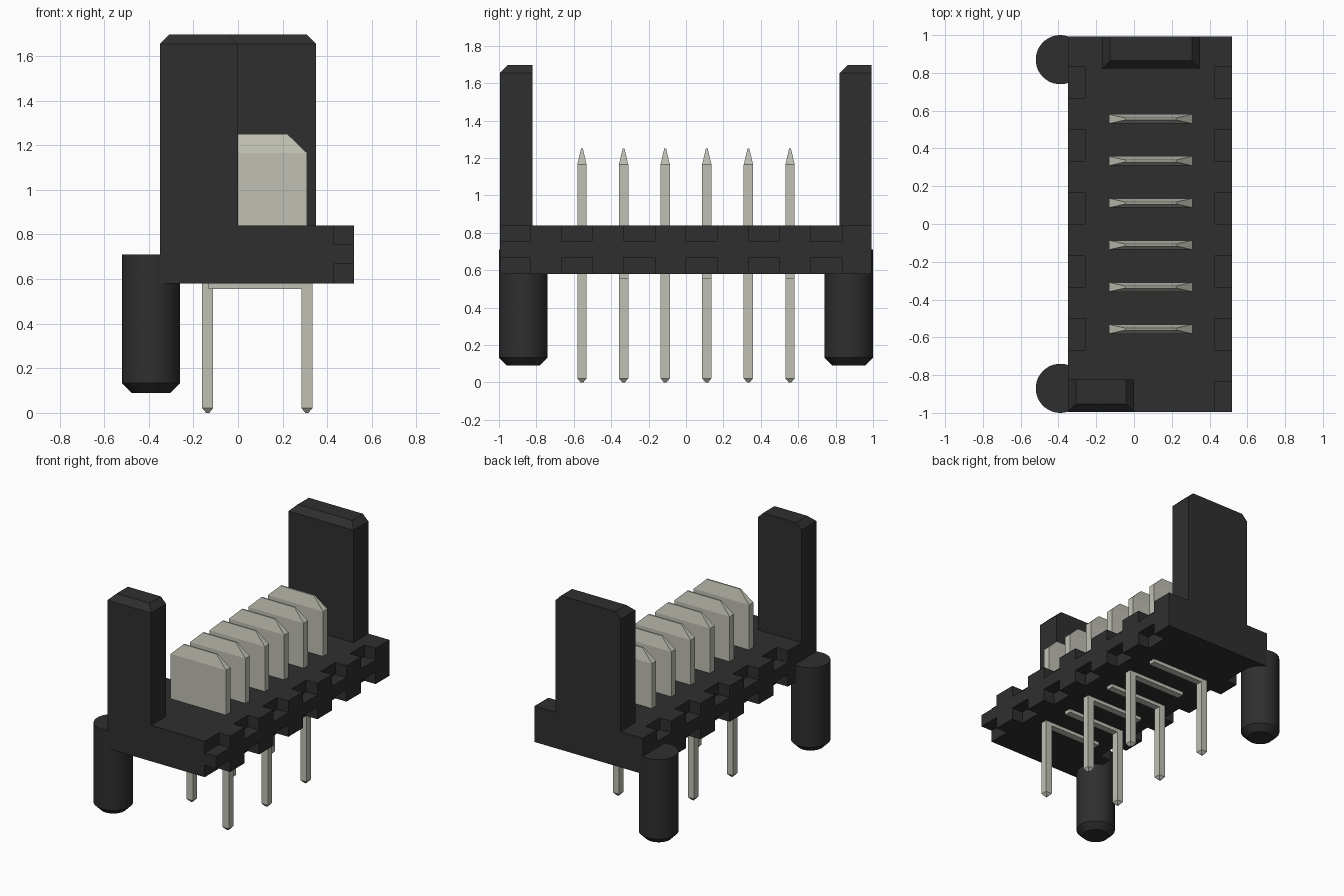
import bpy, bmesh
from math import radians

if "Cube" in bpy.data.objects:
    bpy.data.objects.remove(bpy.data.objects["Cube"], do_unlink=True)


def material(name, colour):
    m = bpy.data.materials.new(name)
    m.use_nodes = True
    m.diffuse_color = colour
    m.node_tree.nodes["Principled BSDF"].inputs["Base Color"].default_value = colour
    return m


black = material("black plastic", (0.028, 0.028, 0.028, 1))
metal = material("tinned metal", (0.53, 0.53, 0.46, 1))


def finish(name, bm, mat):
    bmesh.ops.recalc_face_normals(bm, faces=bm.faces)
    mesh = bpy.data.meshes.new(name)
    bm.to_mesh(mesh)
    bm.free()
    mesh.materials.append(mat)
    ob = bpy.data.objects.new(name, mesh)
    bpy.context.collection.objects.link(ob)
    return ob


def loft(bm, *sections):
    """Stack of rectangles (x0, x1, y0, y1, z) joined into one closed solid."""
    rings = [[bm.verts.new(p) for p in ((x0, y0, z), (x1, y0, z), (x1, y1, z), (x0, y1, z))]
             for x0, x1, y0, y1, z in sections]
    for a, b in zip(rings, rings[1:]):
        for i in range(4):
            j = (i + 1) % 4
            bm.faces.new((a[i], a[j], b[j], b[i]))
    bm.faces.new(rings[0][::-1])
    bm.faces.new(rings[-1])


def activate(ob):
    bpy.ops.object.select_all(action='DESELECT')
    ob.select_set(True)
    bpy.context.view_layer.objects.active = ob


LEFT, RIGHT, FRONT, BACK = -0.35, 0.52, -0.995, 0.992
BOTTOM, TOP = 0.58, 0.84

# Base block
bm = bmesh.new()
loft(bm, (LEFT, RIGHT, FRONT, BACK, BOTTOM), (LEFT, RIGHT, FRONT, BACK, TOP))
base = finish("base", bm, black)

# Interlocking notches along both long edges, above and below a middle rib
bm = bmesh.new()
for i in range(6):
    y0 = -1.0 + i / 3
    y1 = y0 + 0.167
    if i == 0:
        y0 -= 0.1
    for side in (-1, 1):
        if side < 0 and i == 0:
            continue
        x0, x1 = (LEFT - 0.1, LEFT + 0.09) if side < 0 else (RIGHT - 0.09, RIGHT + 0.1)
        for z0, z1 in ((BOTTOM - 0.1, 0.667), (0.755, TOP + 0.1)):
            loft(bm, (x0, x1, y0, y1, z0), (x0, x1, y0, y1, z1))
cutter = finish("notch_cutter", bm, black)
cutter.hide_render = True
cut = base.modifiers.new("notches", 'BOOLEAN')
cut.operation = 'DIFFERENCE'
cut.solver = 'EXACT'
cut.object = cutter
activate(base)
bpy.ops.object.modifier_apply(modifier=cut.name)
bpy.data.objects.remove(cutter, do_unlink=True)

# Guide posts, bevelled at the top on the front and both sides
for name, x0, x1, y0, y1 in (("front_guide_post", LEFT, 0.0, FRONT, -0.822),
                             ("back_guide_post", -0.17, 0.35, 0.822, BACK)):
    c = 0.043
    bm = bmesh.new()
    loft(bm, (x0, x1, y0, y1, TOP), (x0, x1, y0, y1, 1.654),
         (x0 + c, x1 - c, y0 + c, y1, 1.697))
    finish(name, bm, black)

# Round locating pegs with a chamfered foot
for name, y in (("front_peg", -0.87), ("back_peg", 0.87)):
    bm = bmesh.new()
    bmesh.ops.create_cone(bm, cap_ends=True, segments=48, radius1=0.13, radius2=0.13, depth=0.62)
    foot = [e for e in bm.edges if all(v.co.z < 0 for v in e.verts)]
    bmesh.ops.bevel(bm, geom=foot, offset=0.043, segments=1, affect='EDGES')
    peg = finish(name, bm, black)
    peg.location = (-0.39, y, 0.40)
    activate(peg)
    bpy.ops.object.shade_smooth_by_angle(angle=radians(30))

# Contacts: wide blade above, thin strip below, solder pins on alternating sides
B0, B1, W = -0.133, 0.31, 0.025
for i in range(6):
    y = (i - 2.5) * 0.2225
    bm = bmesh.new()
    loft(bm, (B0, B1, y - W, y + W, TOP), (B0, B1, y - W, y + W, 1.165),
         (B0 + 0.088, B1 - 0.088, y - 0.005, y + 0.005, 1.25))
    finish(f"contact_blade_{i + 1}", bm, metal)

    px = 0.309 if i % 2 == 0 else -0.136
    s0, s1 = min(B0, px - W), max(B1, px + W)
    bm = bmesh.new()
    loft(bm, (s0, s1, y - W, y + W, 0.555), (s0, s1, y - W, y + W, BOTTOM))
    finish(f"contact_strip_{i + 1}", bm, metal)

    t = 0.007
    bm = bmesh.new()
    loft(bm, (px - t, px + t, y - t, y + t, 0), (px - W, px + W, y - W, y + W, 0.022),
         (px - W, px + W, y - W, y + W, 0.555))
    finish(f"solder_pin_{i + 1}", bm, metal)
